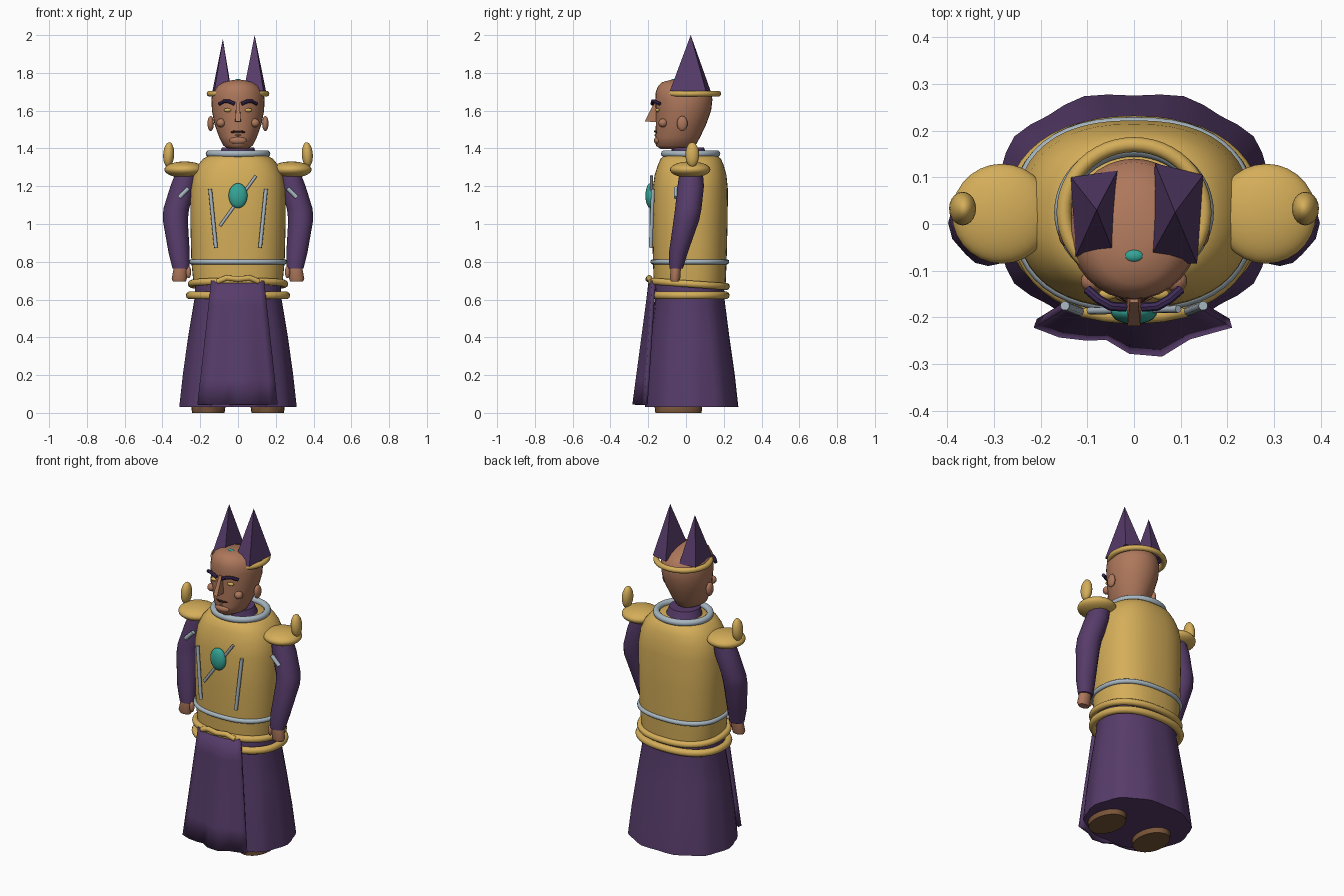
import bpy, bmesh, math
from mathutils import Vector

if "Cube" in bpy.data.objects:
    bpy.data.objects.remove(bpy.data.objects["Cube"])


def mat(name, r, g, b):
    m = bpy.data.materials.new(name)
    m.diffuse_color = (r, g, b, 1)
    m.use_nodes = True
    m.node_tree.nodes["Principled BSDF"].inputs["Base Color"].default_value = m.diffuse_color
    return m


GOLD = mat("gold", 0.66, 0.42, 0.10)
PURPLE = mat("purple cloth", 0.095, 0.045, 0.145)
SKIN = mat("skin", 0.42, 0.185, 0.105)
SILVER = mat("silver", 0.39, 0.47, 0.53)
TEAL = mat("teal", 0.035, 0.38, 0.31)
BROWN = mat("brown leather", 0.19, 0.09, 0.04)
BROW = mat("dark violet", 0.05, 0.025, 0.10)
DARK = mat("dark lips", 0.05, 0.02, 0.015)


def finish(ob, material, angle=40):
    ob.data.materials.clear()
    ob.data.materials.append(material)
    bpy.ops.object.select_all(action='DESELECT')
    ob.select_set(True)
    bpy.context.view_layer.objects.active = ob
    if angle:
        bpy.ops.object.shade_smooth_by_angle(angle=math.radians(angle))
    return ob


def from_bmesh(name, bm, material, angle=40):
    bmesh.ops.recalc_face_normals(bm, faces=bm.faces[:])
    me = bpy.data.meshes.new(name)
    bm.to_mesh(me)
    bm.free()
    ob = bpy.data.objects.new(name, me)
    bpy.context.collection.objects.link(ob)
    return finish(ob, material, angle)


def oval(cx, cy, rx, ry, n, e=2.0, wave=0.0):
    pts = []
    for i in range(n):
        a = 2 * math.pi * i / n
        c, s = math.cos(a), math.sin(a)
        k = 1 + wave * math.cos(10 * a)
        pts.append((cx + k * rx * math.copysign(abs(c) ** (2 / e), c),
                    cy + k * ry * math.copysign(abs(s) ** (2 / e), s)))
    return pts


def loft(name, rings, material, n=32, e=2.0, wave=0.0, angle=40):
    """Rings are (z, centre x, centre y, radius x, radius y)."""
    bm = bmesh.new()
    loops = []
    for i, (z, cx, cy, rx, ry) in enumerate(rings):
        w = wave * (1 - i / (len(rings) - 1))
        loops.append([bm.verts.new((x, y, z)) for x, y in oval(cx, cy, rx, ry, n, e, w)])
    for a, b in zip(loops, loops[1:]):
        for i in range(n):
            bm.faces.new((a[i], a[(i + 1) % n], b[(i + 1) % n], b[i]))
    bm.faces.new(loops[0])
    bm.faces.new(loops[-1])
    return from_bmesh(name, bm, material, angle)


def blob(name, loc, size, material, rot=(0, 0, 0), seg=20):
    bpy.ops.mesh.primitive_uv_sphere_add(segments=seg, ring_count=seg // 2 + 2, location=loc, rotation=rot)
    ob = bpy.context.object
    ob.name = name
    ob.scale = size
    return finish(ob, material, 60)


def tube(name, pts, r, material, closed=False, res=3):
    cu = bpy.data.curves.new(name, 'CURVE')
    cu.dimensions = '3D'
    cu.bevel_depth = r
    cu.bevel_resolution = res
    cu.use_fill_caps = True
    sp = cu.splines.new('POLY')
    sp.points.add(len(pts) - 1)
    for p, q in zip(sp.points, pts):
        p.co = (*q, 1)
    sp.use_cyclic_u = closed
    ob = bpy.data.objects.new(name, cu)
    bpy.context.collection.objects.link(ob)
    bpy.ops.object.select_all(action='DESELECT')
    ob.select_set(True)
    bpy.context.view_layer.objects.active = ob
    bpy.ops.object.convert(target='MESH')
    return finish(bpy.context.object, material)


def band(name, z, cy, rx, ry, r, material, e=2.0, tilt=0.0):
    pts = [(x, y, z - tilt * (y - cy)) for x, y in oval(0, cy, rx, ry, 48, e)]
    return tube(name, pts, r, material, True)


# Skirt with soft folds, and the hanging front panel
loft("skirt", [(0.03, 0, 0.03, 0.305, 0.25), (0.2, 0, 0.026, 0.288, 0.235),
               (0.4, 0, 0.022, 0.262, 0.21), (0.6, 0, 0.02, 0.23, 0.185),
               (0.72, 0, 0.02, 0.225, 0.18)], PURPLE, n=40, e=2.2, wave=0.02)

bm = bmesh.new()
hem = [(-.215, -.222), (-.16, -.243), (-.1, -.25), (-.06, -.248), (-.01, -.278),
       (.06, -.284), (.12, -.247), (.17, -.233), (.21, -.222)]
grid = []
for j in range(6):
    t = j / 5
    row = []
    for x, y in hem:
        top_y = -0.198 + 1.0 * (x * 0.65) ** 2
        row.append(bm.verts.new((x * (1 - 0.34 * t), y + (top_y - y) * t, 0.045 + 0.655 * t)))
    grid.append(row)
for a, b in zip(grid, grid[1:]):
    for i in range(len(hem) - 1):
        bm.faces.new((a[i], a[i + 1], b[i + 1], b[i]))
panel = from_bmesh("front_panel", bm, PURPLE)
sol = panel.modifiers.new("thickness", 'SOLIDIFY')
sol.thickness = 0.02
sol.offset = -1

# Torso, belts and collar
loft("torso", [(0.68, 0, 0.02, 0.235, 0.19), (0.8, 0, 0.02, 0.247, 0.195), (1.0, 0, 0.02, 0.252, 0.2),
               (1.18, 0, 0.022, 0.252, 0.2), (1.26, 0, 0.024, 0.238, 0.19), (1.31, 0, 0.025, 0.214, 0.175),
               (1.345, 0, 0.025, 0.185, 0.16), (1.365, 0, 0.025, 0.15, 0.135)], GOLD, n=48, e=2.4)
band("waist_trim", 0.8, 0.02, 0.247, 0.195, 0.014, SILVER, 2.4)
band("upper_belt", 0.683, 0.015, 0.247, 0.198, 0.019, GOLD, 2.3, 0.07)
band("lower_belt", 0.622, 0.02, 0.255, 0.19, 0.021, GOLD, 2.3)
tube("belt_clasp", [(-.11, -.185, .695), (-.06, -.195, .715), (0, -.2, .708), (.06, -.195, .715),
                    (.11, -.185, .695)], 0.015, GOLD)
band("collar", 1.372, 0.025, 0.152, 0.138, 0.019, SILVER)
loft("neck", [(1.34, 0, 0.02, 0.11, 0.1), (1.405, 0, 0.01, 0.085, 0.085)], PURPLE, n=24)

# Chest ornaments
blob("chest_gem", (0, -0.188, 1.15), (0.05, 0.027, 0.066), TEAL)
tube("chest_pin", [(-.095, -.186, .99), (.095, -.182, 1.255)], 0.008, SILVER)

# Shoulders, arms, hands and feet
for s, side in ((-1, "left"), (1, "right")):
    tube(side + "_chest_rod", [(s * .148, -.175, 1.185), (s * .117, -.187, .875)], 0.01, SILVER)
    blob(side + "_shoulder_guard", (s * .283, .022, 1.288), (.107, .107, .043), GOLD, seg=28)
    blob(side + "_shoulder_knob", (s * .367, .033, 1.367), (.029, .036, .066), GOLD, (0, s * -.06, 0))
    loft(side + "_sleeve", [(0.765, s * .302, -.052, .045, .036), (0.85, s * .312, -.04, .056, .05),
                            (1.02, s * .332, .002, .066, .068), (1.08, s * .327, .012, .068, .07),
                            (1.2, s * .29, .025, .068, .07), (1.29, s * .265, .028, .058, .06)],
         PURPLE, n=12)
    tube(side + "_sleeve_clip", [(s * .312, -.052, 1.14), (s * .262, -.052, 1.19)], 0.012, SILVER)
    loft(side + "_hand", [(0.695, s * .31, -.058, .034, .022), (0.71, s * .311, -.058, .04, .028),
                          (0.78, s * .302, -.053, .036, .028)], SKIN, n=14)
    blob(side + "_thumb", (s * .262, -.065, .745), (.014, .015, .032), SKIN, seg=12)
    loft(side + "_foot", [(0, s * .157, -.04, .086, .122), (.03, s * .157, -.04, .09, .126),
                          (.08, s * .157, -.03, .07, .09)], BROWN, n=24)

# Head
loft("head", [(1.398, 0, -.055, .05, .08), (1.415, 0, -.055, .078, .105), (1.46, 0, -.043, .1, .118),
              (1.53, 0, -.026, .125, .134), (1.6, 0, -.014, .138, .147), (1.66, 0, -.011, .141, .151),
              (1.70, 0, -.014, .135, .146), (1.73, 0, -.03, .112, .118), (1.75, 0, -.045, .078, .083),
              (1.762, 0, -.055, .03, .03)], SKIN, n=32, angle=60)
blob("forehead_gem", (0, -.068, 1.758), (.021, .014, .01), TEAL, seg=14)
band("crown_ring", 1.69, 0.025, 0.15, 0.145, 0.016, GOLD)

# Face
bm = bmesh.new()
bridge = [bm.verts.new(p) for p in ((-.009, -.15, 1.64), (.009, -.15, 1.64), (.009, -.168, 1.645), (-.009, -.168, 1.645))]
tip = [bm.verts.new(p) for p in ((-.016, -.14, 1.54), (.016, -.14, 1.54), (.014, -.218, 1.542), (-.014, -.218, 1.542))]
for i in range(4):
    bm.faces.new((bridge[i], bridge[(i + 1) % 4], tip[(i + 1) % 4], tip[i]))
bm.faces.new(bridge)
bm.faces.new(tip)
from_bmesh("nose", bm, SKIN, 0)
blob("chin", (0, -.148, 1.442), (.045, .022, .022), SKIN)
tube("upper_lip", [(-.036, -.148, 1.487), (-.012, -.164, 1.49), (.012, -.164, 1.49), (.036, -.148, 1.487)],
     0.006, DARK, res=2)
tube("lower_lip", [(-.028, -.148, 1.472), (0, -.162, 1.47), (.028, -.148, 1.472)], 0.006, SKIN, res=2)
for s, side in ((-1, "left"), (1, "right")):
    blob(side + "_ear", (s * .145, -.02, 1.532), (.017, .028, .04), SKIN, seg=16)
    blob(side + "_cheek", (s * .09, -.122, 1.535), (.024, .024, .023), SKIN, seg=16)
    blob(side + "_eye", (s * .055, -.15, 1.603), (.021, .012, .01), GOLD, seg=14)
    tube(side + "_brow", [(s * .018, -.178, 1.636), (s * .05, -.176, 1.65), (s * .075, -.162, 1.649),
                          (s * .1, -.14, 1.636)], 0.010, BROW, res=2)

# Tall four-sided crown peaks
peaks = (("left_peak", (-.08, .03, 1.98), ((-.135, .10), (-.035, .115), (-.04, -.07), (-.125, -.07))),
         ("right_peak", (.088, .025, 2.0), ((.045, .13), (.148, .105), (.135, -.085), (.03, -.08))))
for name, apex, base in peaks:
    bm = bmesh.new()
    top = bm.verts.new(apex)
    low = [bm.verts.new((x, y, 1.705)) for x, y in base]
    for i in range(4):
        bm.faces.new((low[i], low[(i + 1) % 4], top))
    bm.faces.new(low)
    from_bmesh(name, bm, PURPLE, 0)
